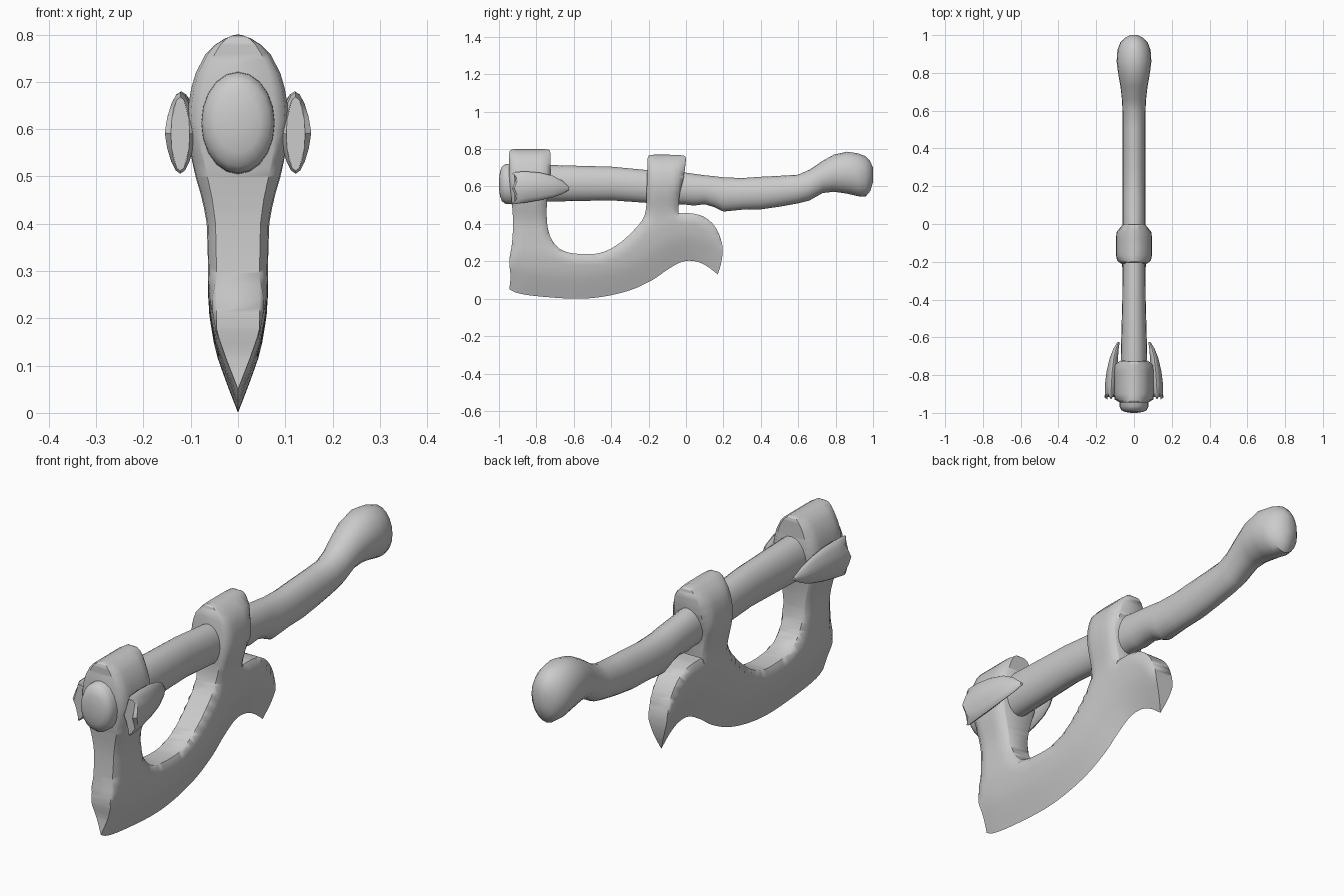
import bpy, bmesh, math
from mathutils import Vector
from mathutils.geometry import intersect_point_line

if "Cube" in bpy.data.objects:
    bpy.data.objects.remove(bpy.data.objects["Cube"])


def finish(name, bm, angle=40):
    bmesh.ops.recalc_face_normals(bm, faces=bm.faces[:])
    me = bpy.data.meshes.new(name)
    bm.to_mesh(me)
    bm.free()
    ob = bpy.data.objects.new(name, me)
    bpy.context.collection.objects.link(ob)
    bpy.ops.object.select_all(action='DESELECT')
    ob.select_set(True)
    bpy.context.view_layer.objects.active = ob
    bpy.ops.object.shade_smooth_by_angle(angle=math.radians(angle))
    return ob


def loft(name, rings, angle=40):
    bm = bmesh.new()
    vs = [[bm.verts.new(p) for p in r] for r in rings]
    n = len(vs[0])
    for a, b in zip(vs, vs[1:]):
        for i in range(n):
            bm.faces.new((a[i], a[(i + 1) % n], b[(i + 1) % n], b[i]))
    bm.faces.new(vs[0])
    bm.faces.new(vs[-1])
    return finish(name, bm, angle)


def spline(pts, steps=4):
    """Catmull-Rom through the points, without the last point."""
    p = [Vector(q) for q in pts]
    p = [2 * p[0] - p[1]] + p + [2 * p[-1] - p[-2]]
    out = []
    for i in range(1, len(p) - 2):
        a, b, c, d = p[i - 1:i + 3]
        for k in range(steps):
            t = k / steps
            out.append(0.5 * (2 * b + (c - a) * t + (2 * a - 5 * b + 4 * c - d) * t * t
                              + (3 * b - a - 3 * c + d) * t ** 3))
    return out


def lerp(table, t):
    if t <= table[0][0]:
        return table[0][1]
    for (a, u), (b, v) in zip(table, table[1:]):
        if t <= b:
            return u + (v - u) * (t - a) / (b - a)
    return table[-1][1]


def distance(p, line):
    best = 9
    for a, b in zip(line, line[1:]):
        q, f = intersect_point_line(p, a, b)
        q = a if f < 0 else b if f > 1 else q
        best = min(best, (p - Vector(q[:2])).length)
    return best


def ellipse(y, zlo, zhi, rx, n=20):
    zc, rz = (zlo + zhi) / 2, (zhi - zlo) / 2
    return [(rx * math.cos(2 * math.pi * i / n), y, zc + rz * math.sin(2 * math.pi * i / n))
            for i in range(n)]


# Blade with two collars: side outline in (y, z), section by section
cut = [(-.945, .05), (-.9, .03), (-.8, .014), (-.6, 0), (-.45, .01), (-.3, .045), (-.18, .1),
       (-.1, .155), (-.02, .198), (.05, .2), (.11, .175), (.17, .13)]
horn = [(.17, .13), (.19, .2), (.195, .28), (.165, .37), (.11, .43), (.04, .455), (-.04, .457)]
rear_arm = [(-.04, .457), (-.035, .55), (-.012, .65), (0, .745)]
rear_top = [(0, .745), (-.012, .765), (-.1, .77), (-.19, .768), (-.205, .75)]
hole = [(-.205, .75), (-.21, .6), (-.22, .45), (-.29, .355), (-.38, .28), (-.46, .245), (-.54, .238),
        (-.64, .25), (-.7, .29), (-.735, .36), (-.745, .45), (-.74, .55), (-.725, .65), (-.725, .78)]
front_top = [(-.725, .78), (-.74, .798), (-.84, .8), (-.93, .798), (-.945, .78)]
front = [(-.945, .78), (-.945, .65), (-.935, .55), (-.925, .42), (-.93, .3), (-.945, .2), (-.938, .12),
         (-.945, .05)]
outline = []
for section in (cut, horn, rear_arm, rear_top, hole, front_top, front):
    outline += spline(section)
closed = outline + outline[:1]
edge = spline(cut) + [Vector(cut[-1])]

FRONT = [(.3, .063), (.4, .066), (.45, .075), (.5, .09), (.55, .101), (.6, .107)]
REAR = [(.3, .062), (.45, .064), (.5, .075), (.55, .088), (.6, .096)]
WEDGE = [(0, 0), (.07, .027), (.13, .048), (.2, .06), (.3, .07), (.42, .12), (2, 1)]
ROUND = [(0, .72), (.012, .93), (.04, 1)]


def half_thickness(p):
    table, top = (FRONT, .8) if p.x < -.45 else (REAR, .77)
    f = lerp(table, p.y)
    if p.y > .6:
        f *= max(0, 1 - ((p.y - .6) / (top - .6)) ** 2.3) ** .5
    f *= lerp(ROUND, distance(p, closed))
    return min(f, lerp(WEDGE, distance(p, edge)))


bm = bmesh.new()
face = bm.faces.new([bm.verts.new((0, p.x, p.y)) for p in outline])
bmesh.ops.inset_region(bm, faces=[face], thickness=.012, use_boundary=True, use_even_offset=True)
cuts = [((0, 1, 0), -.9613 + .0307 * i) for i in range(38)]
cuts += [((0, 0, 1), .0213 + .0317 * i) for i in range(23)]
cuts += [((0, 0, 1), z) for z in (.7583, .7772, .7923)]
for normal, k in cuts:
    bmesh.ops.bisect_plane(bm, geom=bm.verts[:] + bm.edges[:] + bm.faces[:], dist=1e-5,
                           plane_co=Vector(normal) * k, plane_no=normal)
for v in bm.verts:
    v.co.x = half_thickness(Vector((v.co.y, v.co.z)))
bmesh.ops.triangulate(bm, faces=[f for f in bm.faces if len(f.verts) > 4])
ext = bmesh.ops.extrude_face_region(bm, geom=bm.faces[:], use_keep_orig=True)
for v in ext['geom']:
    if isinstance(v, bmesh.types.BMVert):
        v.co.x *= -1
bmesh.ops.remove_doubles(bm, verts=bm.verts[:], dist=1e-4)
finish("axe_blade", bm, 45)

# Handle: y, bottom z, top z, half width
stations = [(-.93, .515, .715, .07), (-.7, .52, .714, .07), (-.4, .526, .706, .062), (-.2, .512, .687, .06),
            (0, .503, .674, .06), (.04, .498, .668, .06), (.1, .505, .66, .06), (.15, .49, .655, .06),
            (.2, .466, .649, .06), (.3, .476, .645, .06), (.4, .478, .652, .06), (.5, .492, .657, .06),
            (.6, .51, .663, .061), (.66, .525, .69, .064), (.73, .565, .737, .072), (.79, .572, .77, .083),
            (.86, .562, .786, .092), (.92, .548, .777, .088), (.96, .546, .762, .073), (.985, .575, .735, .05),
            (1, .625, .7, .02)]
loft("handle", [ellipse(*s) for s in stations])

# Oval cap on the front end of the handle
loft("end_cap", [ellipse(-.93, .505, .722, .078), ellipse(-.965, .507, .72, .077), ellipse(-.985, .522, .705, .068),
                 ellipse(-.995, .55, .677, .048), ellipse(-1, .59, .637, .018)])

# Ridged side leaves: y, bottom z, top z, centre x, half thickness
leaf = [(-.625, .582, .596, .082, .006), (-.66, .56, .63, .095, .014), (-.71, .543, .657, .107, .022),
        (-.78, .527, .674, .115, .03), (-.85, .515, .68, .12, .034), (-.905, .506, .678, .122, .033),
        (-.917, .512, .668, .122, .022)]
radius = (1, .72, .8, .72, .7, .72, .8, .72)
for side, name in ((1, "leaf_right"), (-1, "leaf_left")):
    rings = []
    for j, (y, lo, hi, xc, t) in enumerate(leaf):
        ring = []
        for i in range(16):
            a = math.pi * i / 8
            ridge = 1 - .25 * abs(math.sin(a)) if j < 6 else .9
            notch = .018 * math.cos(2 * a * 2) if j > 4 else 0
            ring.append((side * (xc + t * math.cos(a) * ridge), y - notch * .7,
                         (lo + hi) / 2 + (hi - lo) / 2 * math.sin(a)))
        rings.append(ring)
    loft(name, rings, 35)
